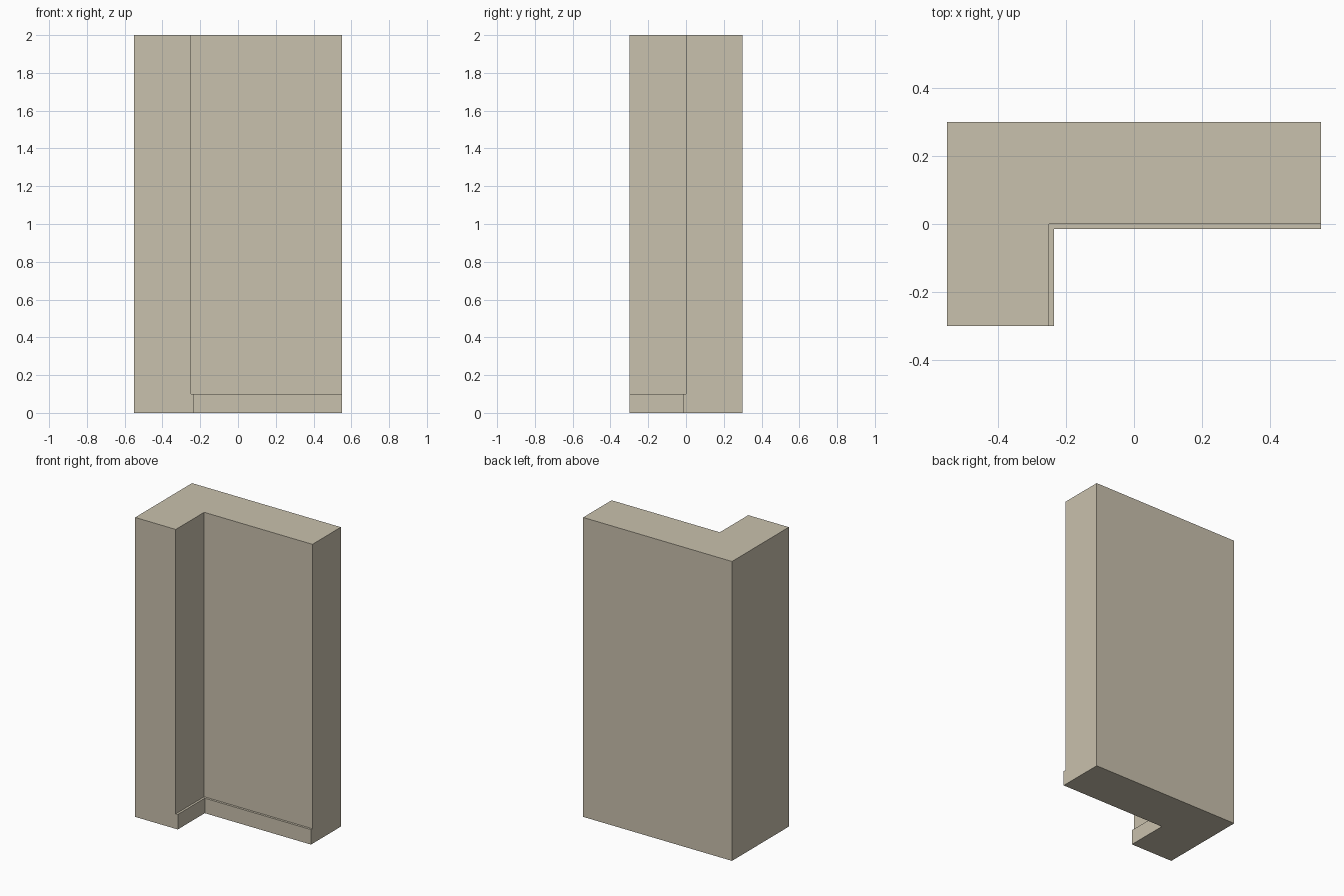
import bpy, bmesh

if "Cube" in bpy.data.objects:
    bpy.data.objects.remove(bpy.data.objects["Cube"])

# One plain stone colour
stone = bpy.data.materials.new("beige_plaster")
stone.diffuse_color = (0.584, 0.533, 0.418, 1.0)
stone.use_nodes = True
stone.node_tree.nodes["Principled BSDF"].inputs["Base Color"].default_value = stone.diffuse_color


def l_ring(bm, inner_x, inner_y, z):
    """L-shaped outline, counter-clockwise seen from above."""
    pts = [(-0.55, -0.3), (inner_x, -0.3), (inner_x, inner_y),
           (0.55, inner_y), (0.55, 0.3), (-0.55, 0.3)]
    return [bm.verts.new((x, y, z)) for x, y in pts]


bm = bmesh.new()
# Skirting at the foot, small ledge, then the wall above
rings = [l_ring(bm, -0.235, -0.015, 0.0), l_ring(bm, -0.235, -0.015, 0.1),
         l_ring(bm, -0.25, 0.0, 0.1), l_ring(bm, -0.25, 0.0, 2.0)]
bm.faces.new(rings[0][::-1])
bm.faces.new(rings[-1])
for k, (low, high) in enumerate(zip(rings, rings[1:])):
    # the ledge only exists along the two inner sides
    for i in ((1, 2) if k == 1 else range(6)):
        j = (i + 1) % 6
        bm.faces.new((low[i], low[j], high[j], high[i]))
bmesh.ops.remove_doubles(bm, verts=bm.verts, dist=0.0001)

mesh = bpy.data.meshes.new("corner_wall")
bm.to_mesh(mesh)
bm.free()
mesh.materials.append(stone)
wall = bpy.data.objects.new("corner_wall_with_skirting", mesh)
bpy.context.collection.objects.link(wall)
